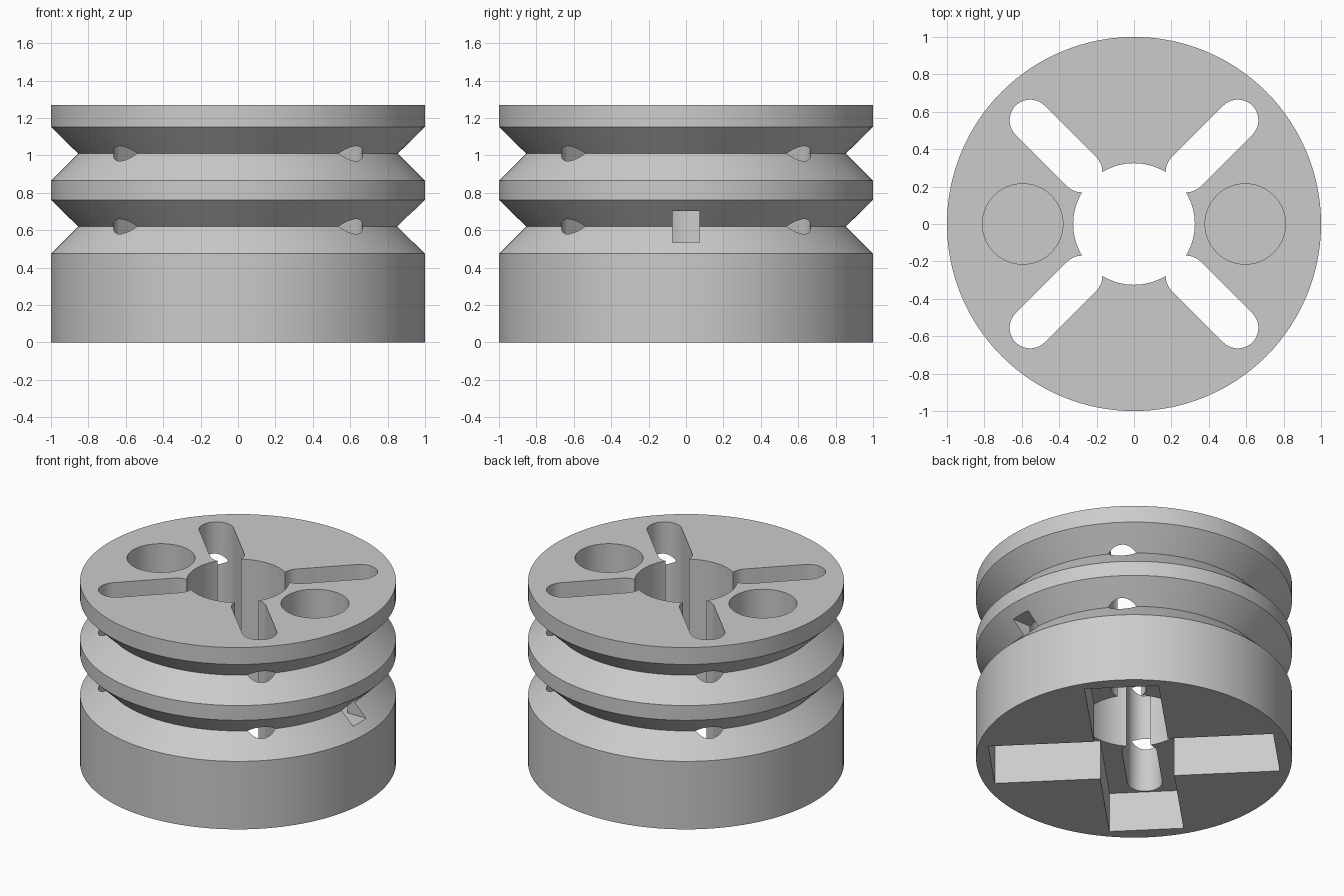
import bpy, bmesh, math
from mathutils import Matrix, Vector

default_cube = bpy.data.objects.get("Cube")
if default_cube:
    bpy.data.objects.remove(default_cube, do_unlink=True)

SEGMENTS = 128
TOP = 1.27
RECESS = 0.277

grey = bpy.data.materials.new("plain_grey")
grey.use_nodes = True
GREY = (0.6, 0.6, 0.6, 1)
grey.diffuse_color = GREY
grey.node_tree.nodes["Principled BSDF"].inputs["Base Color"].default_value = GREY


def make_object(name, bm):
    bmesh.ops.recalc_face_normals(bm, faces=bm.faces)
    mesh = bpy.data.meshes.new(name)
    bm.to_mesh(mesh)
    bm.free()
    mesh.materials.append(grey)
    obj = bpy.data.objects.new(name, mesh)
    bpy.context.collection.objects.link(obj)
    return obj


def lathe(name, profile):
    """Solid of revolution from (radius, height) points."""
    bm = bmesh.new()
    turns = [2 * math.pi * i / SEGMENTS for i in range(SEGMENTS)]
    rings = [[bm.verts.new((r * math.cos(a), r * math.sin(a), z)) for a in turns]
             for r, z in profile]
    for low, high in zip(rings, rings[1:]):
        for i in range(SEGMENTS):
            j = (i + 1) % SEGMENTS
            bm.faces.new((low[i], low[j], high[j], high[i]))
    bm.faces.new(rings[0][::-1])
    bm.faces.new(rings[-1])
    return make_object(name, bm)


def prism(name, outline, z0, z1, turn=0.0):
    """Vertical prism from an outline, turned about z."""
    bm = bmesh.new()
    face = bm.faces.new([bm.verts.new((x, y, z0)) for x, y in outline])
    new = bmesh.ops.extrude_face_region(bm, geom=[face])["geom"]
    bmesh.ops.translate(bm, vec=(0, 0, z1 - z0),
                        verts=[v for v in new if isinstance(v, bmesh.types.BMVert)])
    bm.transform(Matrix.Rotation(turn, 4, "Z"))
    return make_object(name, bm)


def arc(cx, radius, start, end, steps):
    angles = [start + (end - start) * i / steps for i in range(steps + 1)]
    return [(cx + radius * math.cos(a), radius * math.sin(a)) for a in angles]


def rectangle(x0, x1, half):
    return [(x0, -half), (x1, -half), (x1, half), (x0, half)]


def cut(body, cutter):
    cutter.hide_render = True
    mod = body.modifiers.new(cutter.name, "BOOLEAN")
    mod.operation = "DIFFERENCE"
    mod.solver = "EXACT"
    mod.object = cutter
    bpy.context.view_layer.objects.active = body
    bpy.ops.object.modifier_apply(modifier=mod.name)
    bpy.data.objects.remove(cutter, do_unlink=True)


# Grooved spool body
body = lathe("grooved_spool", [(1, 0), (1, 0.475), (0.855, 0.62), (1, 0.762),
                               (1, 0.865), (0.855, 1.01), (1, 1.152), (1, TOP)])

# Cross-shaped recess in the underside, on the diagonals
a, b = 0.905, 0.235
cross = [(a, -b), (a, b), (b, b), (b, a), (-b, a), (-b, b),
         (-a, b), (-a, -b), (-b, -b), (-b, -a), (b, -a), (b, -b)]
cut(body, prism("cross_recess", cross, -0.1, RECESS, math.pi / 4))

# Central bore
cut(body, prism("bore", arc(0, 0.325, 0, 2 * math.pi, 96)[:-1], RECESS - 0.1, TOP + 0.1))

# Four round-ended diagonal slots that break through the grooves
quarter = math.pi / 2
capsule = arc(0.785, 0.11, -quarter, quarter, 20) + arc(0.395, 0.11, quarter, 3 * quarter, 20)
for i in range(4):
    cut(body, prism("slot", capsule, RECESS - 0.1, TOP + 0.1, quarter * (i + 0.5)))

# Two blind round pockets, each with a square port out to its groove
pocket = arc(0.595, 0.215, 0, 2 * math.pi, 64)[:-1]
for turn, floor in ((0, 0.533), (math.pi, 0.923)):
    cut(body, prism("pocket", pocket, floor, TOP + 0.1, turn))
    cut(body, prism("port", rectangle(0.7, 1.1, 0.072), floor, floor + 0.17, turn))

# Smooth curved walls with crisp edges
bpy.ops.object.select_all(action="DESELECT")
body.select_set(True)
bpy.context.view_layer.objects.active = body
bpy.ops.object.shade_smooth_by_angle(angle=math.radians(30))
